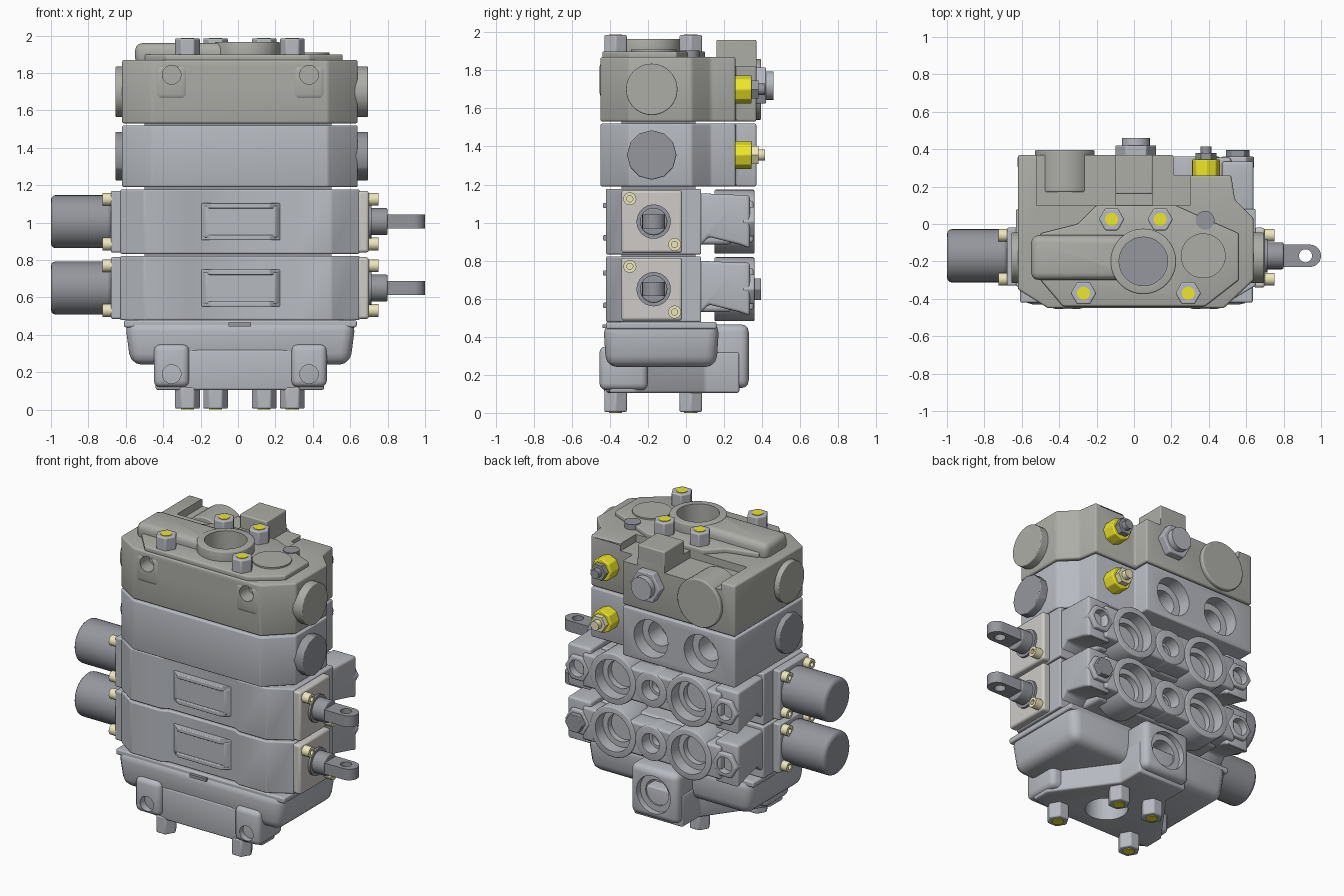
import bpy, bmesh, math
from mathutils import Vector

cube = bpy.data.objects.get("Cube")
if cube:
    bpy.data.objects.remove(cube, do_unlink=True)


def material(name, rgb):
    m = bpy.data.materials.new(name)
    m.use_nodes = True
    m.diffuse_color = (*rgb, 1)
    m.node_tree.nodes["Principled BSDF"].inputs["Base Color"].default_value = (*rgb, 1)
    return m


WARM = material("warm_cast", (.42, .42, .39))
CAST = material("blue_cast", (.47, .49, .53))
DARK = material("dark_steel", (.3, .31, .34))
PALE = material("plate_steel", (.62, .6, .57))
GOLD = material("pale_brass", (.85, .8, .5))
YELLOW = material("yellow_coil", (.85, .8, .02))


def prism(name, pts, lo, hi, mat=CAST, axis="z", bevel=0.0, taper=1.0):
    """Extrude an outline along an axis; outline is (x,y), (x,z) or (y,z)."""
    place = {"z": lambda a, b, h: (a, b, h), "y": lambda a, b, h: (a, h, b),
             "x": lambda a, b, h: (h, a, b)}[axis]
    mid = sum((Vector(p) for p in pts), Vector((0, 0))) / len(pts)
    low = [mid + (Vector(p) - mid) * taper for p in pts]
    bm = bmesh.new()
    bottom = [bm.verts.new(place(*p, lo)) for p in low]
    top = [bm.verts.new(place(*p, hi)) for p in pts]
    bm.faces.new(bottom)
    bm.faces.new(top)
    n = len(pts)
    for i in range(n):
        j = (i + 1) % n
        bm.faces.new((bottom[i], bottom[j], top[j], top[i]))
    bmesh.ops.recalc_face_normals(bm, faces=bm.faces)
    mesh = bpy.data.meshes.new(name)
    bm.to_mesh(mesh)
    bm.free()
    ob = bpy.data.objects.new(name, mesh)
    bpy.context.collection.objects.link(ob)
    mesh.materials.append(mat)
    if bevel:
        mod = ob.modifiers.new("edge_round", "BEVEL")
        mod.width, mod.segments, mod.limit_method = bevel, 3, "ANGLE"
    return ob


def box(name, x, y, z, mat=CAST, bevel=0.0, taper=1.0):
    pts = [(x[0], y[0]), (x[1], y[0]), (x[1], y[1]), (x[0], y[1])]
    return prism(name, pts, *z, mat, "z", bevel, taper)


def rod(name, axis, c, r, lo, hi, mat=CAST, sides=32, bevel=0.0):
    pts = [(c[0] + r * math.cos(math.tau * i / sides),
            c[1] + r * math.sin(math.tau * i / sides)) for i in range(sides)]
    return prism(name, pts, lo, hi, mat, axis, bevel)


def bake(ob):
    bpy.context.view_layer.update()
    dg = bpy.context.evaluated_depsgraph_get()
    mesh = bpy.data.meshes.new_from_object(ob.evaluated_get(dg))
    ob.modifiers.clear()
    ob.data = mesh


def cut(targets, cutters):
    for ob in targets:
        for c in cutters:
            mod = ob.modifiers.new("cut", "BOOLEAN")
            mod.operation, mod.solver, mod.object = "DIFFERENCE", "EXACT", c
        bake(ob)
    for c in cutters:
        bpy.data.objects.remove(c, do_unlink=True)


def bore(axis, c, r, lo, hi):
    ob = rod("cutter", axis, c, r, lo, hi, DARK)
    ob.hide_render = True
    return ob


RING = (.05, -.2)
SPOOL_Y = -.17
BOLTS = [(-.27, -.37), (.29, -.37), (-.12, .025), (.14, .025)]

# Upper inlet block and relief block, notched at the back for the coils
block = [(-.62, .37), (.21, .37), (.21, .26), (.52, .26), (.54, .13), (.64, .03),
         (.64, -.3), (.48, -.45), (-.46, -.45), (-.62, -.35)]
inlet = prism("inlet_block", block, 1.53, 1.87, WARM, bevel=.012)
relief = prism("relief_block", block, 1.19, 1.52, CAST, bevel=.01)
box("core", (-.5, .5), (-.34, .05), (.3, 1.8), DARK)

deck = prism("top_deck", [(-.5, -.3), (-.38, -.44), (.38, -.44), (.56, -.3), (.56, -.05),
                          (.4, .02), (.22, .1), (-.2, .1), (-.3, 0), (-.5, -.05)],
             1.86, 1.9, WARM, bevel=.01)
collar = rod("top_port_collar", "z", RING, .175, 1.86, 1.965, WARM, 48, .008)
swell = box("top_gallery_swell", (-.55, .05), (-.3, -.06), (1.84, 1.96), WARM, .04)
cut([inlet, deck, collar, swell], [bore("z", RING, .13, 1.7, 2.1)])
# lowered shelves either side of the rear pad
cut([inlet], [box("cutter", span, (.1, .5), (1.82, 2)) for span in ((-.52, -.1), (.1, .3))])
rod("deck_lobe", "z", (.37, -.17), .12, 1.88, 1.91, WARM)
rod("deck_recess_plug", "z", (.38, .02), .05, 1.86, 1.905, DARK)
box("raised_pad", (-.1, .1), (.16, .37), (1.8, 1.96), WARM, .008)

# Front lug bosses with bolt holes, upper and lower
for x in (-.355, .38):
    for z, lo, hi, mat in ((1.79, 1.65, 1.85, WARM), (.19, .12, .35, CAST)):
        lug = box("mounting_lug", (x - .095, x + .095), (-.455, -.2), (lo, hi), mat, .035)
        targets = [lug] + ([inlet] if z > 1 else [])
        cut(targets, [bore("y", (x, z), .05, -.6, -.36)])

# Side closing plugs, rear ports and rear fittings on the two upper blocks
for z, r, sides, mat in ((1.7, .135, 40, WARM), (1.355, .13, 12, DARK)):
    rod("right_plug", "x", (-.18, z), r, -.655, -.6, mat, sides, .005)
    rod("left_plug", "x", (-.18, z), r, .6, .695, mat, sides, .005)
    rod("coil_body", "y", (.385, z), .075, .22, .345, YELLOW, 8, .006)
    rod("coil_nut", "y", (.385, z), .055, .345, .38, GOLD if z < 1.5 else DARK, 6)
    rod("coil_tip", "y", (.385, z), .03, .38, .415, GOLD if z < 1.5 else DARK, 20)
rod("rear_gallery_boss", "y", (-.37, 1.7), .16, .17, .395, WARM, 40, .008)
rod("rear_hex_fitting", "y", (.01, 1.72), .11, .35, .42, CAST, 6, .006)
rod("rear_fitting_nut", "y", (.01, 1.72), .075, .42, .46, CAST, 24)
cut([relief], [bore("y", (x, 1.355), r, y, .5)
               for x in (-.37, 0) for r, y in ((.125, .28), (.08, .15))])

# Two identical directional valve sections
outline = [(-.63, .08), (-.63, -.33), (-.5, -.42), (-.28, -.42), (-.23, -.395),
           (.25, -.395), (.3, -.42), (.5, -.42), (.65, -.33), (.65, .08)]
for z in (1.005, .65):
    prism("valve_body", outline, z - .172, z + .172, CAST, bevel=.008)
    box("valve_neck", (-.46, .47), (.05, .24), (z - .12, z + .12), CAST, .02)

    # front bridge with two projecting ribs
    prism("front_bridge", [(-.22, -.37), (-.17, -.42), (.2, -.42), (.25, -.37)],
          z - .085, z + .085, CAST, bevel=.008)
    for s in (-1, 1):
        prism("front_rib", [(-.23, -.37), (-.14, -.435), (.17, -.435), (.26, -.37)],
              z + s * .085 - .014, z + s * .085 + .014, CAST, bevel=.005)

    # rear port flange: web, round bosses, outer ears
    parts = [box("port_web", (-.5, .52), (.22, .355), (z - .11, z + .11), CAST, .015)]
    cutters = []
    for x, r, hole in ((-.27, .168, .128), (.01, .115, .065), (.29, .168, .128)):
        parts.append(rod("port_boss", "y", (x, z), r, .15, .36, CAST, 40, .008))
        cutters += [bore("y", (x, z), hole, .28, .5),
                    bore("y", (x, z), hole * .72, .18, .5)]
    cut(parts, cutters)
    for s in (-1, 1):
        x = .01 + s * .545
        arm = prism("ear_arm", [(.05, z - .15), (.12, z - .08), (.28, z - .12), (.335, z - .14),
                                (.335, z + .14), (.28, z + .14), (.05, z + .15)],
                    x - .085, x + .085, CAST, "x", .015)
        ear = rod("ear_end", "y", (x, z), .09, .3, .36, CAST, 6, .008)
        cut([arm, ear], [bore("y", (x, z), .055, .31, .5)])

    # right actuator cap with its screws
    box("cap_plate", (-.68, -.62), (-.33, -.02), (z - .165, z + .165), CAST, .01)
    rod("actuator_cap", "x", (SPOOL_Y, z), .142, -1, -.67, DARK, 40, .025)
    # left cover plate, seal and flat spool tongue with eye
    box("spool_plate", (.64, .7), (-.34, -.02), (z - .165, z + .165), PALE, .015)
    rod("spool_seal", "x", (SPOOL_Y, z), .09, .69, .715, DARK)
    rod("spool", "x", (SPOOL_Y, z), .072, .69, .8, DARK, 32, .008)
    tip = [(.94 + .06 * math.sin(a), SPOOL_Y - .06 * math.cos(a))
           for a in (math.pi * i / 12 for i in range(13))]
    tongue = prism("spool_tongue", [(.74, SPOOL_Y - .06)] + tip + [(.74, SPOOL_Y + .06)],
                   z - .037, z + .037, DARK)
    cut([tongue], [bore("z", (.917, SPOOL_Y), .035, z - .2, z + .2)])
    for y in (-.295, -.06):
        for s in (-1, 1):
            spot = (y, z + s * .12)
            screws = [rod("cap_screw", "x", spot, .034, -.725, -.66, GOLD, 20)]
            cutters = [bore("x", spot, .016, -.8, -.7)]
            if (y < -.2) == (s > 0):
                screws.append(rod("plate_screw", "x", spot, .034, .68, .752, GOLD, 20))
                cutters.append(bore("x", spot, .016, .73, .8))
            cut(screws, cutters)

rod("ear_hex_plug", "y", (.555, .65), .065, .34, .395, DARK, 6, .004)

# Lower outlet housing: rounded tapered bowl, foot and rear port
bowl = box("outlet_housing", (-.605, .63), (-.435, .175), (.24, .478), CAST, .06, .95)
box("housing_rim", (-.61, .635), (-.42, .16), (.44, .478), CAST, .01)
foot = prism("outlet_foot", [(-.44, -.4), (-.22, -.43), (.24, -.43), (.46, -.4), (.46, -.27),
                             (.19, .1), (.19, .28), (-.17, .28), (-.17, .1), (-.44, -.27)],
             .105, .32, CAST, bevel=.012)
cut([foot, bowl], [bore("z", RING, .13, 0, .28)])
boss = box("rear_outlet_boss", (-.165, .185), (.12, .33), (.13, .465), CAST, .04)
cut([boss], [bore("y", (.01, .295), .125, .29, .5), bore("y", (.01, .295), .085, .2, .5)])
box("front_tab", (-.05, .07), (-.44, -.4), (.445, .465), DARK)

# Through-bolt heads, top and bottom
for x, y in BOLTS:
    rod("top_bolt_head", "z", (x, y), .068, 1.86, 1.985, CAST, 6, .008)
    rod("bolt_end", "z", (x, y), .035, 1.98, 1.988, YELLOW, 20)
    rod("bottom_bolt_head", "z", (x, y), .068, .005, .12, CAST, 6, .008)
    rod("bolt_end", "z", (x, y), .035, 0, .01, YELLOW, 20)

# Smooth round parts while keeping hard edges
bpy.ops.object.select_all(action="DESELECT")
meshes = [o for o in bpy.context.collection.objects if o.type == "MESH"]
for ob in meshes:
    ob.select_set(True)
bpy.context.view_layer.objects.active = meshes[0]
bpy.ops.object.shade_smooth_by_angle(angle=math.radians(32))
